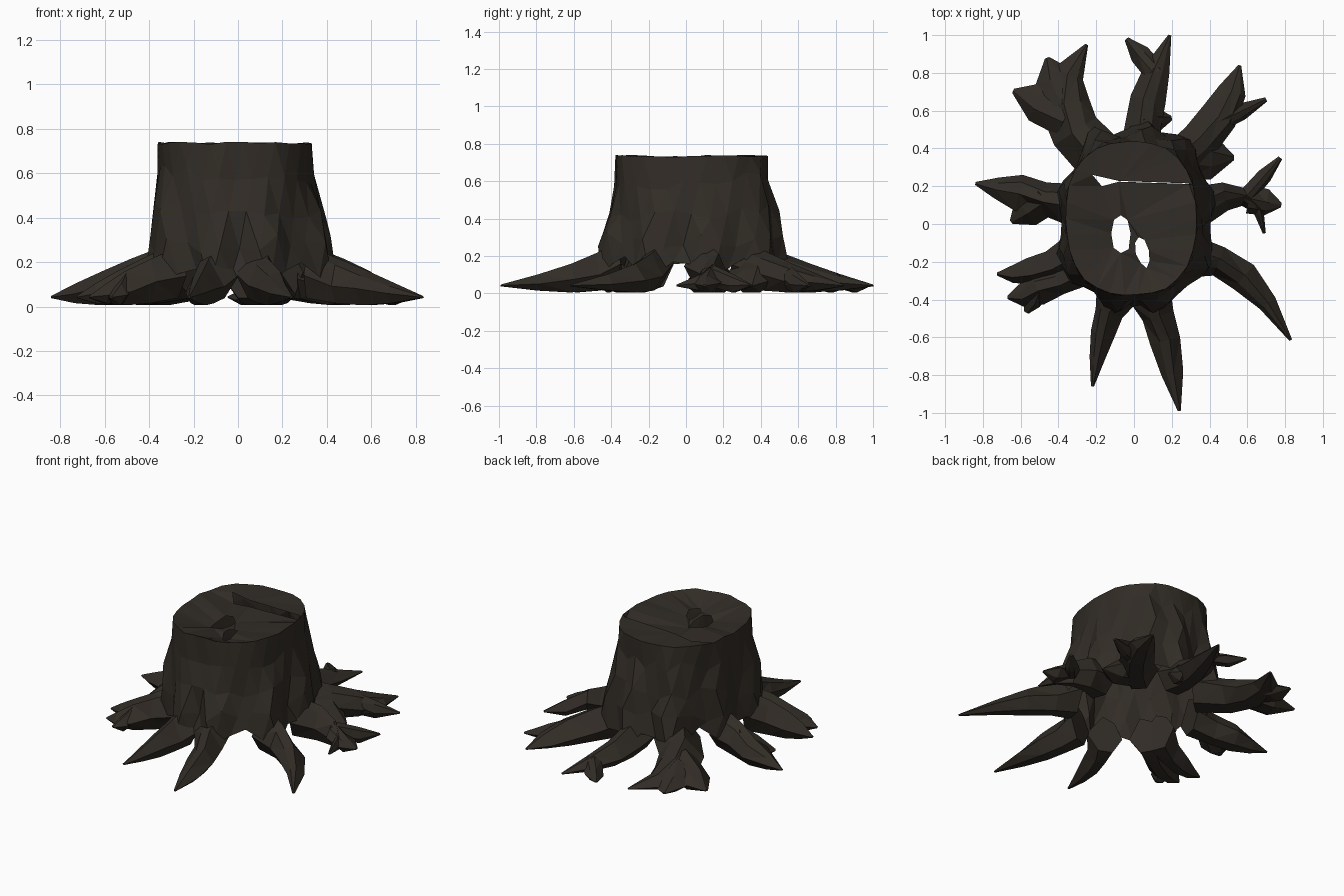
import bpy, bmesh, math, random
from mathutils import Vector

if "Cube" in bpy.data.objects:
    bpy.data.objects.remove(bpy.data.objects["Cube"])

random.seed(7)
bark = bpy.data.materials.new("dark_bark")
bark.diffuse_color = (0.031, 0.025, 0.019, 1)
bark.use_nodes = True
bark.node_tree.nodes["Principled BSDF"].inputs["Base Color"].default_value = bark.diffuse_color


def finish(bm, name):
    bmesh.ops.triangulate(bm, faces=bm.faces[:])
    me = bpy.data.meshes.new(name)
    bm.to_mesh(me)
    bm.free()
    ob = bpy.data.objects.new(name, me)
    me.materials.append(bark)
    bpy.context.collection.objects.link(ob)


def loft_root(bm, P, W, z_start):
    """Ridged six-sided tube along points P with half widths W, sinking to the ground."""
    rings = []
    last = len(P) - 1
    for i, p in enumerate(P):
        t = i / last
        d = (P[min(i + 1, last)] - P[max(i - 1, 0)]).normalized()
        n = Vector((-d.y, d.x)) * W[i]
        top = z_start * (1 - t) + .048 * t
        low = .038 - .032 * math.sin(math.pi * t)
        side = low + (top - low) * .45
        wob = lambda: random.uniform(-.022, .022) * (1 - t)
        skew = random.uniform(-.2, .2)
        spots = [(p + n * (.2 + skew), top), (p + n, side + wob()), (p + n * .35, low),
                 (p - n * .45, low), (p - n, side + wob()), (p - n * (.45 - skew), top * .75 + side * .25)]
        rings.append([bm.verts.new((q.x, q.y, z)) for q, z in spots])
    for a, b in zip(rings, rings[1:]):
        for j in range(6):
            k = (j + 1) % 6
            bm.faces.new((a[j], a[k], b[k], b[j]))
    bm.faces.new(rings[0])
    bm.faces.new(rings[-1][::-1])


root_angles = []


def root(name, mid, tip, width, *forks):
    """Root leaving the trunk towards mid, bending to tip; fork = (t, tip x, tip y, width)."""
    mid, tip = Vector(mid), Vector(tip)
    ang = math.atan2(mid.y, mid.x)
    root_angles.append(ang)
    start = Vector((.35 * math.cos(ang), .40 * math.sin(ang)))
    ctrl = 2 * mid - (start + tip) / 2
    at = lambda t: start * (1 - t) ** 2 + ctrl * 2 * t * (1 - t) + tip * t * t
    bm = bmesh.new()
    jit = lambda: random.uniform(.9, 1.12)
    widths = [max(width, .11), max(width * .95, .075), width * jit(), width * .65 * jit(), .008]
    loft_root(bm, [at(i / 4) for i in range(5)], widths, .27)
    for t, x, y, w in forks:
        a, b = at(t), Vector((x, y))
        loft_root(bm, [a, a.lerp(b, .55), b], [w * 1.1, w, .012], .26 - .21 * t)
    bmesh.ops.recalc_face_normals(bm, faces=bm.faces[:])
    finish(bm, name)


# Roots
root("root_back_left", (-.37, .64), (-.25, .95), .14, (.4, -.64, .705, .11), (.5, -.46, .88, .11))
root("root_back", (.075, .66), (.19, 1.0), .10, (.72, -.04, .98, .055), (.3, .20, .56, .06))
root("root_back_right", (.45, .57), (.56, .84), .11, (.1, .53, .35, .12), (.4, .70, .66, .045))
root("root_right", (.59, .14), (.69, -.05), .05, (.5, .775, .35, .04), (.55, .78, .10, .07))
root("root_front_right", (.58, -.28), (.83, -.615), .085)
root("root_front_mid", (.165, -.62), (.24, -.99), .09)
root("root_front_left", (-.165, -.58), (-.22, -.86), .06)
root("root_left_front", (-.55, -.25), (-.725, -.265), .075)
root("root_left_corner", (-.51, -.35), (-.67, -.39), .085, (.5, -.57, -.47, .05))
root("root_left", (-.61, .165), (-.84, .215), .09, (.25, -.65, .01, .09))


def root_nearness(a):
    gap = min(abs((a - r + math.pi) % (2 * math.pi) - math.pi) for r in root_angles)
    return max(0, 1 - gap / .3)


# Trunk: jittered rings that flare and drop down where each root leaves
N = 30
HEIGHTS = [.735, .60, .43, .28, .19]
FLARE = [0, .12, .5, .85, 1]
bm = bmesh.new()
rings = []
for li, (z, f) in enumerate(zip(HEIGHTS, FLARE)):
    ring = []
    for i in range(N):
        a = 2 * math.pi * (i + (li % 2) * .5) / N
        c, s = math.cos(a), math.sin(a)
        k = root_nearness(a)
        r = (abs(c) ** 2.5 + abs(s) ** 2.5) ** (-1 / 2.5)   # slightly squared outline
        r *= 1 + .20 * f * (k - .35)
        r += random.uniform(-.03, .03) * (1 if li else .3)
        dz = random.uniform(-1, 1) * (.007 if li == 0 else .045)
        if li == 4:
            dz = dz * .4 - .12 * k
        ring.append(bm.verts.new((-.015 + .025 * f + (.345 + .055 * f) * r * c,
                                  .03 + (.405 + .065 * f) * r * s, z + dz)))
    rings.append(ring)
for li, (a, b) in enumerate(zip(rings, rings[1:])):
    for i in range(N):
        j = (i + 1) % N
        if li % 2 == 0:
            tris = (a[i], b[i], a[j]), (b[i], b[j], a[j])
        else:
            tris = (a[i], b[i], b[j]), (a[i], b[j], a[j])
        for t in tris:
            bm.faces.new(t)
bmesh.ops.recalc_face_normals(bm, faces=bm.faces[:])
rim = [v.co.copy() for v in rings[0]]
finish(bm, "trunk")


# Cut top: sagging face with two rotten holes and a long crack
def hole(cx, cy, rx, ry, tilt, n=8):
    pts = []
    for i in range(n):
        a = 2 * math.pi * i / n
        k = random.uniform(.85, 1.1)
        x, y = rx * k * math.cos(a), ry * k * math.sin(a)
        pts.append((cx + x * math.cos(tilt) - y * math.sin(tilt),
                    cy + x * math.sin(tilt) + y * math.cos(tilt), random.uniform(.675, .70)))
    return pts


crack = [(-.22, .26, .73), (-.08, .228, .73), (.29, .215, .735),
         (.29, .212, .705), (-.08, .224, .69), (-.17, .20, .695)]
bm = bmesh.new()
loops = []
for loop in [rim, hole(-.07, -.05, .055, .11, 0), hole(.045, -.15, .035, .08, .25), crack]:
    vs = [bm.verts.new((p[0], p[1], 0)) for p in loop]
    for i, v in enumerate(vs):
        bm.edges.new((v, vs[(i + 1) % len(vs)]))
    loops.append((vs, loop))
bmesh.ops.triangle_fill(bm, use_beauty=True, use_dissolve=False, edges=bm.edges[:], normal=(0, 0, 1))
for vs, loop in loops:
    for v, p in zip(vs, loop):
        v.co.z = p[2]
finish(bm, "cut_top")
